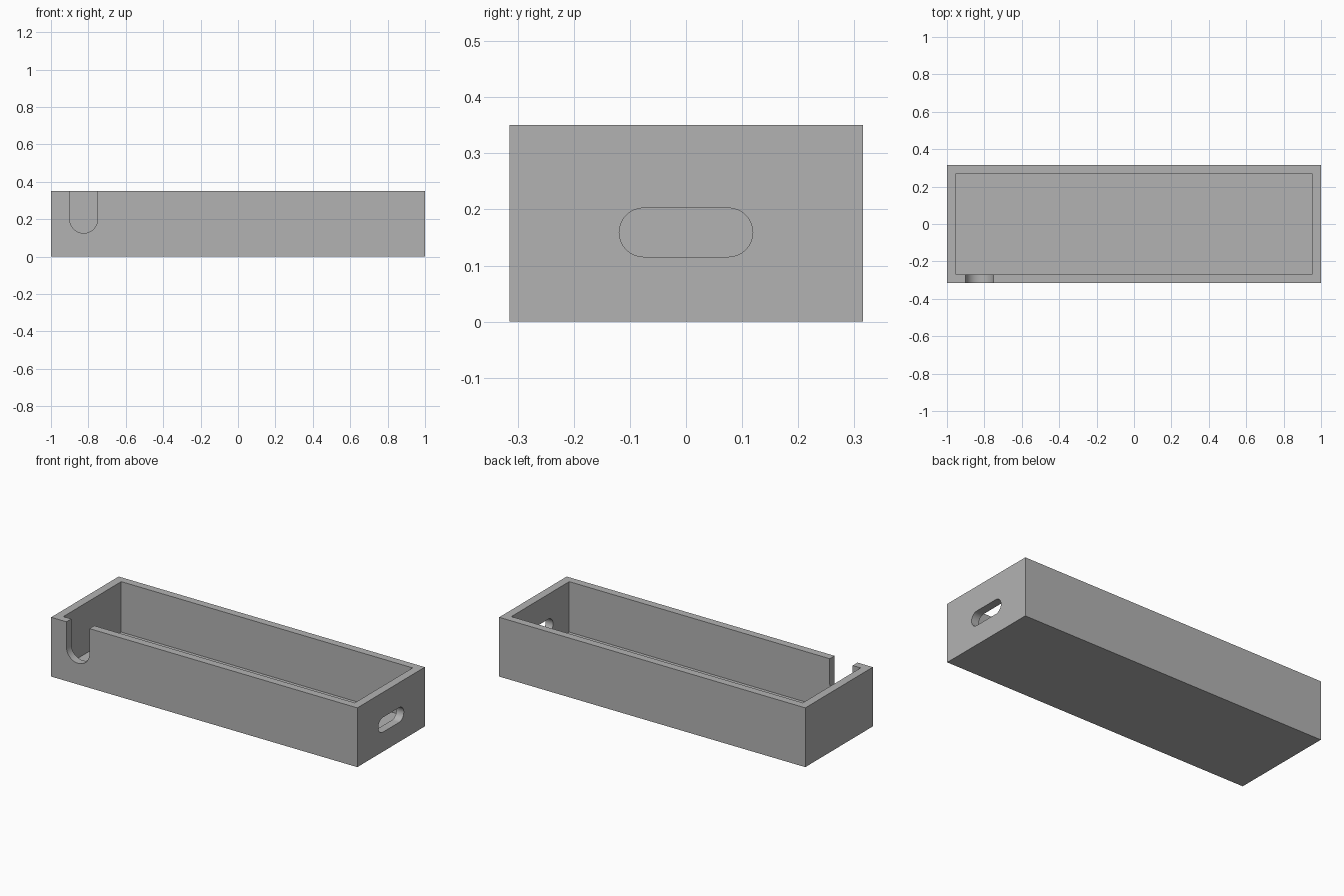
import bpy, bmesh, math
from mathutils import Vector

cube = bpy.data.objects.get("Cube")
if cube:
    bpy.data.objects.remove(cube, do_unlink=True)

grey = bpy.data.materials.new("plain_grey")
grey.use_nodes = True
GREY = (0.45, 0.45, 0.45, 1)
grey.diffuse_color = GREY
grey.node_tree.nodes["Principled BSDF"].inputs["Base Color"].default_value = GREY

LENGTH, WIDTH, HEIGHT = 2.0, 0.63, 0.35
WALL, FLOOR = 0.048, 0.052


def prism(name, outline, sweep):
    """Solid made by sweeping a closed outline along a vector."""
    bm = bmesh.new()
    face = bm.faces.new([bm.verts.new(p) for p in outline])
    swept = bmesh.ops.extrude_face_region(bm, geom=[face])["geom"]
    bmesh.ops.translate(bm, vec=Vector(sweep),
                        verts=[v for v in swept if isinstance(v, bmesh.types.BMVert)])
    bmesh.ops.recalc_face_normals(bm, faces=bm.faces)
    mesh = bpy.data.meshes.new(name)
    bm.to_mesh(mesh)
    bm.free()
    mesh.materials.append(grey)
    obj = bpy.data.objects.new(name, mesh)
    bpy.context.collection.objects.link(obj)
    return obj


def block(name, half_x, half_y, bottom, top):
    corners = [(-half_x, -half_y), (half_x, -half_y), (half_x, half_y), (-half_x, half_y)]
    return prism(name, [(x, y, bottom) for x, y in corners], (0, 0, top - bottom))


def arc(cx, cy, radius, start, end, steps=16):
    angles = [math.radians(start + (end - start) * i / steps) for i in range(steps + 1)]
    return [(cx + radius * math.cos(a), cy + radius * math.sin(a)) for a in angles]


# Tray body and the hollow inside it
tray = block("tray", LENGTH / 2, WIDTH / 2, 0, HEIGHT)
cavity = block("cavity_cutter", LENGTH / 2 - WALL, WIDTH / 2 - WALL + 0.003, FLOOR, HEIGHT + 0.2)

# Round-bottomed notch open at the top of the front wall
r = 0.075
u_shape = arc(-0.825, 0.125 + r, r, 180, 360) + [(-0.825 + r, 0.5), (-0.825 - r, 0.5)]
notch = prism("notch_cutter", [(x, -0.4, z) for x, z in u_shape], (0, 0.2, 0))

# Rounded slot through the +x end wall
r = 0.0435
stadium = arc(0.119 - r, 0.159, r, -90, 90) + arc(r - 0.119, 0.159, r, 90, 270)
slot = prism("slot_cutter", [(0.9, y, z) for y, z in stadium], (0.2, 0, 0))

# Carve the openings, then discard the cutters
cutters = [cavity, notch, slot]
for cutter in cutters:
    cutter.hide_render = True
    mod = tray.modifiers.new(cutter.name, "BOOLEAN")
    mod.operation, mod.solver, mod.object = "DIFFERENCE", "EXACT", cutter
depsgraph = bpy.context.evaluated_depsgraph_get()
carved = bpy.data.meshes.new_from_object(tray.evaluated_get(depsgraph))
tray.modifiers.clear()
tray.data = carved
for cutter in cutters:
    bpy.data.objects.remove(cutter, do_unlink=True)

# Smooth curved cuts, sharp edges elsewhere
bpy.ops.object.select_all(action="DESELECT")
tray.select_set(True)
bpy.context.view_layer.objects.active = tray
bpy.ops.object.shade_smooth_by_angle(angle=math.radians(30))
